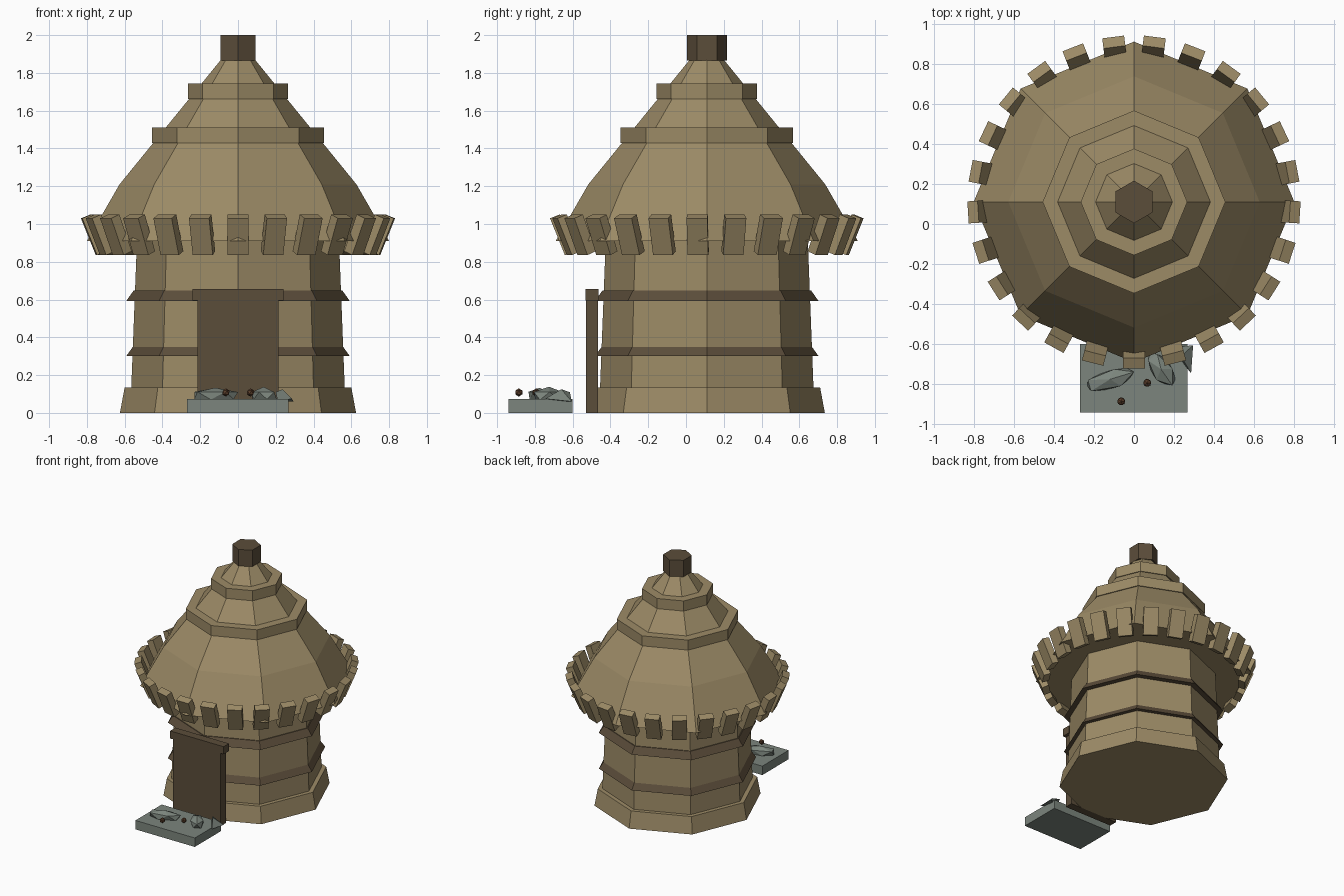
import bpy, bmesh, math, random
from mathutils import Matrix, Vector

if "Cube" in bpy.data.objects:
    bpy.data.objects.remove(bpy.data.objects["Cube"])

random.seed(4)
CY = 0.11  # centre of the hut along y


def material(name, rgb):
    m = bpy.data.materials.new(name)
    m.diffuse_color = (*rgb, 1)
    m.use_nodes = True
    m.node_tree.nodes["Principled BSDF"].inputs["Base Color"].default_value = m.diffuse_color
    return m


TAN = material("tan_thatch", (0.335, 0.258, 0.134))
BROWN = material("dark_wood", (0.105, 0.074, 0.042))
GREY = material("grey_stone", (0.20, 0.235, 0.205))
RUST = material("rust_brown", (0.10, 0.047, 0.023))


def finish(name, bm, mat):
    bmesh.ops.recalc_face_normals(bm, faces=bm.faces)
    me = bpy.data.meshes.new(name)
    bm.to_mesh(me)
    bm.free()
    me.materials.append(mat)
    ob = bpy.data.objects.new(name, me)
    bpy.context.collection.objects.link(ob)
    return ob


def lathe(name, profile, mat, sides=8, phase=0.0):
    """Revolve (radius, height) points around the hut axis, capped at both ends."""
    bm = bmesh.new()
    rings = []
    for r, z in profile:
        angles = [phase + math.tau * i / sides for i in range(sides)]
        rings.append([bm.verts.new((r * math.cos(a), CY + r * math.sin(a), z)) for a in angles])
    for lo, hi in zip(rings, rings[1:]):
        for i in range(sides):
            j = (i + 1) % sides
            bm.faces.new((lo[i], lo[j], hi[j], hi[i]))
    bm.faces.new(rings[0][::-1])
    bm.faces.new(rings[-1])
    return finish(name, bm, mat)


def add_box(bm, size, matrix):
    bmesh.ops.create_cube(bm, size=1, matrix=matrix @ Matrix.Diagonal((*size, 1)))


def box(name, x, y, z, mat):
    bm = bmesh.new()
    lo, hi = Vector((x[0], y[0], z[0])), Vector((x[1], y[1], z[1]))
    add_box(bm, hi - lo, Matrix.Translation((lo + hi) / 2))
    return finish(name, bm, mat)


# Walls: stepped footing and tapering octagonal wall
lathe("wall", [(0.625, 0), (0.60, 0.135), (0.565, 0.135), (0.535, 0.91)], TAN)
for i, (z, r) in enumerate([(0.30, 0.592), (0.592, 0.592)]):
    lathe(f"wall_band_{i + 1}", [(0.54, z), (r, z), (0.553, z + 0.055), (0.54, z + 0.055)], BROWN)

# Roof: flared cone with two raised rings and a smoke vent on top
lathe("roof", [(0.53, 0.91), (0.80, 0.91), (0.627, 1.21), (0.09, 1.87)], TAN)
lathe("lower_roof_ring", [(0.44, 1.43), (0.456, 1.43), (0.456, 1.512), (0.38, 1.512)], TAN)
lathe("upper_roof_ring", [(0.25, 1.662), (0.266, 1.662), (0.266, 1.745), (0.18, 1.745)], TAN)
lathe("roof_vent", [(0.106, 1.865), (0.106, 2.0)], BROWN, sides=6, phase=math.pi / 2)

# Eave slats: a ring of outward-leaning boards
bm = bmesh.new()
SLATS = 25
for i in range(SLATS):
    a = -math.pi / 2 + math.tau * i / SLATS
    m = (Matrix.Translation((0, CY, 0)) @ Matrix.Rotation(a, 4, 'Z')
         @ Matrix.Translation((0.765, 0, 0.943)) @ Matrix.Rotation(math.radians(22), 4, 'Y'))
    add_box(bm, (0.055, 0.11, 0.21), m)
finish("eave_slats", bm, TAN)

# Doorway
box("door", (-0.215, 0.215), (-0.53, -0.465), (0, 0.595), BROWN)
box("door_lintel", (-0.242, 0.242), (-0.532, -0.463), (0.595, 0.657), BROWN)

# Front step with stones and a leaning shard
box("step_slab", (-0.27, 0.267), (-0.94, -0.60), (0, 0.073), GREY)


def stone(name, loc, half, turn):
    bm = bmesh.new()
    bmesh.ops.create_icosphere(bm, subdivisions=1, radius=1)
    for v in bm.verts:
        v.co *= random.uniform(0.9, 1.1)
    m = (Matrix.Translation(loc) @ Matrix.Rotation(math.radians(turn), 4, 'Z')
         @ Matrix.Diagonal((*half, 1)))
    bmesh.ops.transform(bm, matrix=m, verts=bm.verts)
    finish(name, bm, GREY)


stone("long_stone", (-0.12, -0.775, 0.09), (0.14, 0.052, 0.045), 17)
stone("short_stone", (0.135, -0.725, 0.09), (0.105, 0.055, 0.045), -55)

bm = bmesh.new()
ring = [bm.verts.new(p) for p in [(0.20, -0.615, 0.11), (0.295, -0.605, 0.06), (0.21, -0.65, 0.06)]]
tip = bm.verts.new((0.285, -0.745, 0.075))
top = bm.verts.new((0.235, -0.66, 0.125))
bm.faces.new(ring)
for a, b in ((0, 1), (2, 0)):
    bm.faces.new((ring[a], ring[b], top))
bm.faces.new((ring[1], tip, top))
bm.faces.new((tip, ring[2], top))
bm.faces.new((ring[1], ring[2], tip))
finish("stone_shard", bm, GREY)

# Small round pebbles
for i, (x, y) in enumerate([(-0.064, -0.885), (0.066, -0.793)]):
    bm = bmesh.new()
    bmesh.ops.create_icosphere(bm, subdivisions=1, radius=0.022, matrix=Matrix.Translation((x, y, 0.108)))
    finish(f"pebble_{i + 1}", bm, RUST)
